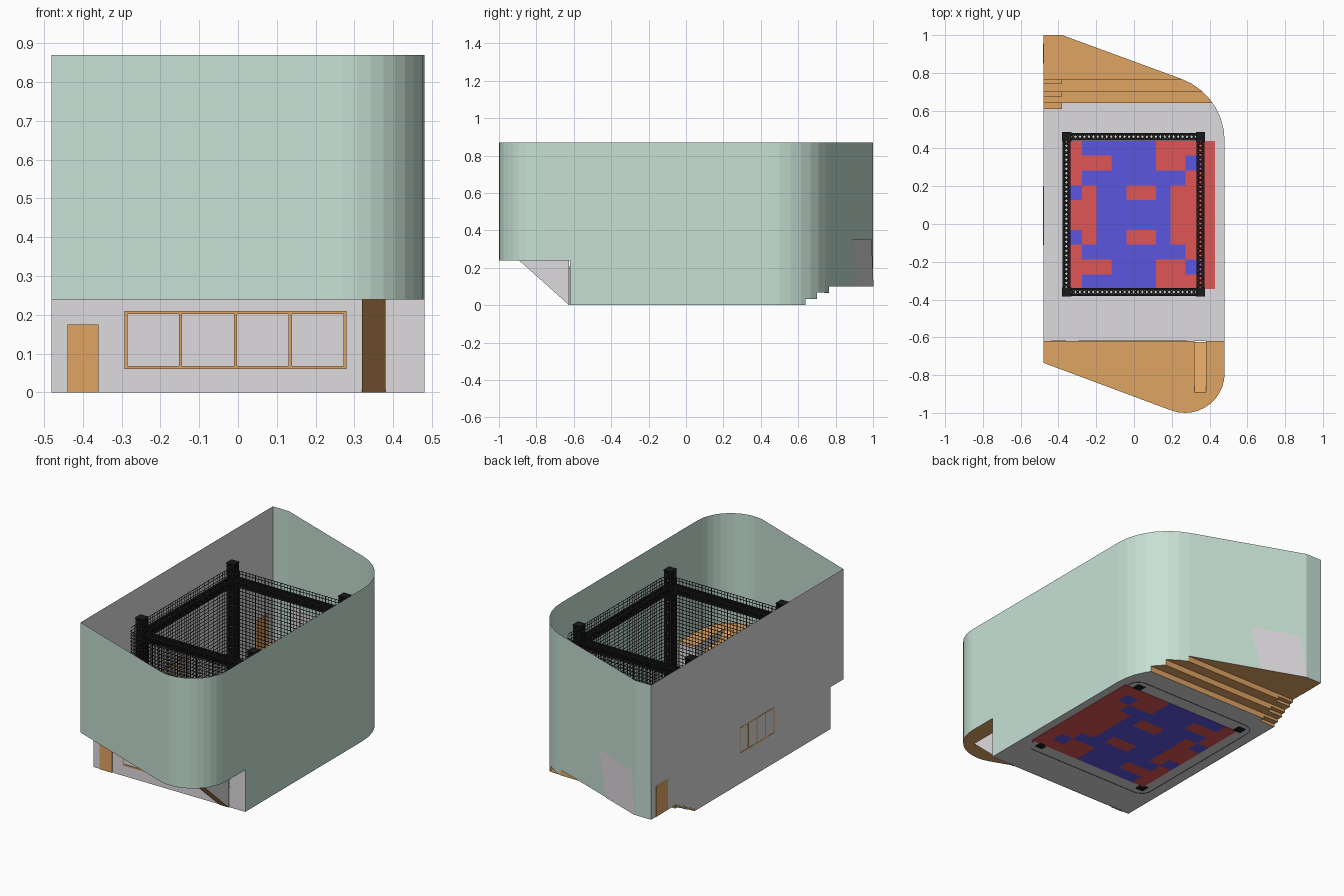
import bpy, bmesh, math
from mathutils import Vector

if "Cube" in bpy.data.objects:
    bpy.data.objects.remove(bpy.data.objects["Cube"])

def mat(name, r, g, b):
    m = bpy.data.materials.new(name)
    lin = lambda c: ((c + 0.055) / 1.055) ** 2.4
    m.diffuse_color = (lin(r), lin(g), lin(b), 1)
    m.use_nodes = True
    m.node_tree.nodes["Principled BSDF"].inputs["Base Color"].default_value = m.diffuse_color
    return m

GREEN = mat("pale_green", .78, .88, .83)
GREY = mat("light_grey", .87, .86, .87)
TAN = mat("wood_tan", .876, .645, .39)
RED = mat("mat_red", .876, .335, .335)
BLUE = mat("mat_blue", .36, .335, .876)
BLACK = mat("black_metal", .10, .10, .10)

def mesh(name, faces, *mats, rule=None):
    """Object from a list of faces, each a list of points."""
    me = bpy.data.meshes.new(name)
    verts = [p for f in faces for p in f]
    idx, n = [], 0
    for f in faces:
        idx.append(list(range(n, n + len(f))))
        n += len(f)
    me.from_pydata([tuple(v) for v in verts], [], idx)
    for m in mats:
        me.materials.append(m)
    if rule:
        for i, p in enumerate(me.polygons):
            p.material_index = rule(i)
    ob = bpy.data.objects.new(name, me)
    bpy.context.collection.objects.link(ob)
    return ob

def box(x0, x1, y0, y1, z0, z1):
    v = [(x, y, z) for x in (x0, x1) for y in (y0, y1) for z in (z0, z1)]
    return [[v[i] for i in f] for f in ((0, 1, 3, 2), (4, 6, 7, 5), (0, 4, 5, 1),
                                        (2, 3, 7, 6), (0, 2, 6, 4), (1, 5, 7, 3))]

def bar(p, q, w):
    """Square bar from p to q."""
    p, q = Vector(p), Vector(q)
    rot = (q - p).to_track_quat('Z', 'Y')
    c = [rot @ Vector((a * w / 2, b * w / 2, 0)) for a, b in ((-1, -1), (1, -1), (1, 1), (-1, 1))]
    return [[p + c[i], p + c[(i + 1) % 4], q + c[(i + 1) % 4], q + c[i]] for i in range(4)] + \
           [[p + k for k in reversed(c)], [q + k for k in c]]

# ---- room outline, counter-clockwise from the front left corner
def arc(cx, cy, r, a0, a1, n):
    return [(cx + r * math.cos(math.radians(a0 + (a1 - a0) * i / n)),
             cy + r * math.sin(math.radians(a0 + (a1 - a0) * i / n))) for i in range(n + 1)]

OUT = [(-.48, -.735)] + arc(.27, -.79, .21, -110, 0, 11) + arc(.13, .44, .35, 0, 70, 7) + [(-.38, 1), (-.48, 1)]
TOP = .87
TIERS = [(.64, .70, .033), (.70, .765, .067), (.765, 1.01, .10)]
STEPS = [(.61, .64, .0167), (.64, .675, .033), (.675, .70, .05),
         (.70, .74, .067), (.74, .765, .083), (.765, 1.01, .10)]

def bottom(y, steps):
    if y < -.62:
        return .24
    return next((z for a, b, z in steps if a <= y < b), 0)

def wall(pts, steps):
    """Vertical wall along pts, its lower edge following the floor levels."""
    cuts = [-.62] + [s[0] for s in steps]
    faces = []
    for (xa, ya), (xb, yb) in zip(pts, pts[1:]):
        ts = [0, 1]
        if abs(yb - ya) > 1e-6:
            ts += [t for t in ((c - ya) / (yb - ya) for c in cuts) if 0 < t < 1]
        ts.sort()
        for t, u in zip(ts, ts[1:]):
            p = (xa + (xb - xa) * t, ya + (yb - ya) * t)
            q = (xa + (xb - xa) * u, ya + (yb - ya) * u)
            z = bottom((p[1] + q[1]) / 2, steps)
            faces.append([(*p, z), (*q, z), (*q, TOP), (*p, TOP)])
    return faces

mesh("curved_wall", wall(OUT, TIERS), GREEN)
mesh("left_wall", wall([OUT[-1], OUT[0]], STEPS), GREY)

def slab(x0, x1, y0, y1, z):
    """Outline clipped to a rectangle, laid flat at height z."""
    bm = bmesh.new()
    bm.faces.new([bm.verts.new((x, y, z)) for x, y in OUT])
    for co, no in (((x0, 0, 0), (-1, 0, 0)), ((x1, 0, 0), (1, 0, 0)),
                   ((0, y0, 0), (0, -1, 0)), ((0, y1, 0), (0, 1, 0))):
        bmesh.ops.bisect_plane(bm, geom=bm.verts[:] + bm.edges[:] + bm.faces[:],
                               plane_co=co, plane_no=no, clear_outer=True)
    out = [[v.co.copy() for v in f.verts] for f in bm.faces]
    bm.free()
    return out

# ---- floor, stepped rear seating, front loft
mesh("floor", slab(-.5, -.38, -.62, .61, .002) + slab(-.38, .5, -.62, .64, .002), GREY)

def stair(x0, x1, steps):
    faces, prev = [], 0
    for a, b, z in steps:
        tread = slab(x0, x1, a, b, z)
        xs = [p.x for f in tread for p in f if abs(p.y - a) < 1e-4]
        l, r = min(xs), max(xs)
        faces += tread + [[(l, a, prev), (r, a, prev), (r, a, z), (l, a, z)]]
        prev = z
    return faces

mesh("rear_tiers", stair(-.38, .5, TIERS), TAN)
cheeks = [[(-.38, a, z - .0167), (-.38, b, z - .0167), (-.38, b, z), (-.38, a, z)] for a, b, z in STEPS[0:5:2]]
mesh("side_steps", stair(-.5, -.38, STEPS) + cheeks, TAN)
RX0, RX1, RY = .32, .38, -.893
mesh("loft_floor", slab(-.5, RX0, -1.1, -.62, .24) + slab(RX1, .5, -1.1, -.62, .24)
     + slab(RX0, RX1, -1.1, RY, .24), TAN)
mesh("loft_ramp", [[(RX0, RY, .24), (RX1, RY, .24), (RX1, -.625, 0), (RX0, -.625, 0)]], TAN)
mesh("ramp_sides", [[(x, RY, .24), (x, -.625, 0), (x, -.625, .24)] for x in (RX0, RX1)], GREY)
mesh("loft_front_wall", [[(a, -.62, 0), (b, -.62, 0), (b, -.62, .24), (a, -.62, .24)]
                         for a, b in ((-.48, RX0), (RX1, .48))], GREY)

# ---- doors, windows and rear panel as thin plates through the walls
T = .004
mesh("front_door", box(-.44, -.36, -.62 - T, -.62 + T, 0, .175), TAN)
mesh("side_door", box(-.48, -.48 + T, .85, .955, .10, .275) + box(-.48 - .001, -.48, .85, .955, .10, .275), TAN)

def window(a0, a1, z0, z1, w, place):
    faces = []
    for i in range(5):
        c = a0 + (a1 - a0 - w) * i / 4
        faces += place(c, c + w, z0, z1)
    return faces + place(a0, a1, z0, z0 + w) + place(a0, a1, z1 - w, z1)

mesh("front_window", window(-.293, .28, .06, .21, .008,
     lambda a, b, c, d: box(a, b, -.62 - T, -.62 + T, c, d)), TAN)
mesh("side_window", window(-.11, .2, .17, .32, .007,
     lambda a, b, c, d: box(-.481, -.48 + T, a, b, c, d)), TAN)

pa, pb = Vector((*OUT[-3], 0)), Vector((-.38, 1, 0))
d = (pb - pa).normalized()
nrm = Vector((d.y, -d.x, 0))
on = lambda x, z, s: pb + d * ((x + .38) / d.x) + nrm * s + Vector((0, 0, z))
corners = ((-.135, .10), (-.38, .10), (-.35, .35), (-.075, .35))
mesh("rear_panel", [[on(x, z, .003) for x, z in corners],
                    [on(x, z, -.003) for x, z in reversed(corners)]], GREY)

# ---- two-colour mat, mirrored front to back (b = blue)
ROWS = ["rbbbbbrrrr", "rrrbbbrrbr", "rbbbbbbbrr", "brbbrrbrrr", "rrbbbbbrrr"]
ROWS += ROWS[::-1]
C = .0785
cells, cols = [], []
for j, row in enumerate(ROWS):
    for i, c in enumerate(row):
        x, y = -.355 + i * C, .44 - (j + 1) * C
        cells += box(x, x + C, y, y + C, 0, .005)
        cols += [int(c == "b")] * 6
mesh("floor_mat", cells, RED, BLUE, rule=lambda i: cols[i])

# ---- lattice frame
def truss(p, q, w, pitch, t):
    p, q = Vector(p), Vector(q)
    ax = (q - p).normalized()
    u = Vector((0, 0, 1)) if abs(ax.z) < .5 else Vector((1, 0, 0))
    v = ax.cross(u)
    ring = [(u * a + v * b) * w / 2 for a, b in ((-1, -1), (1, -1), (1, 1), (-1, 1))]
    n = round((q - p).length / pitch)
    faces = []
    for k in range(4):
        a, b = ring[k], ring[(k + 1) % 4]
        faces += bar(p + a, q + a, t)
        for i in range(n):
            s, e = p.lerp(q, i / n), p.lerp(q, (i + 1) / n)
            faces += bar(s + (a if i % 2 else b), e + (b if i % 2 else a), t * .7)
    return faces

X0, X1, Y0, Y1 = -.357, .352, -.36, .462
posts, beams, plates = [], [], []
for x in (X0, X1):
    beams += truss((x, Y0, .685), (x, Y1, .685), .03, .024, .011)
    for y in (Y0, Y1):
        posts += truss((x, y, .004), (x, y, .785), .034, .03, .012)
        for z in (0, .784):
            plates += box(x - .025, x + .025, y - .025, y + .025, z, z + .006)
for y in (Y0, Y1):
    beams += truss((X0, y, .685), (X1, y, .685), .03, .024, .011)
mesh("frame_posts", posts, BLACK)
mesh("frame_beams", beams, BLACK)
mesh("post_plates", plates, BLACK)

# ---- hanging net around the frame: thin strips along a rounded rectangle
NX, N0, N1, R, S, W, H = .417, -.42, .52, .065, .02, .004, .72
loop = (arc(NX - R, N0 + R, R, -90, 0, 5) + arc(NX - R, N1 - R, R, 0, 90, 5)
        + arc(R - NX, N1 - R, R, 90, 180, 5) + arc(R - NX, N0 + R, R, 180, 270, 5))
path = []
for a, b in zip(loop, loop[1:] + loop[:1]):
    a, b = Vector((*a, 0)), Vector((*b, 0))
    n = max(1, round((b - a).length / S))
    path += [a.lerp(b, i / n) for i in range(n)]
net = []
up = lambda p, z: (p.x, p.y, z)
for a, b in zip(path, path[1:] + path[:1]):
    e = a + (b - a).normalized() * W
    net.append([up(a, 0), up(e, 0), up(e, H), up(a, H)])
    for k in range(int(H / S) + 1):
        z = min(k * S, H - W)
        net.append([up(e, z), up(b, z), up(b, z + W), up(e, z + W)])
mesh("hanging_net", net, BLACK)
